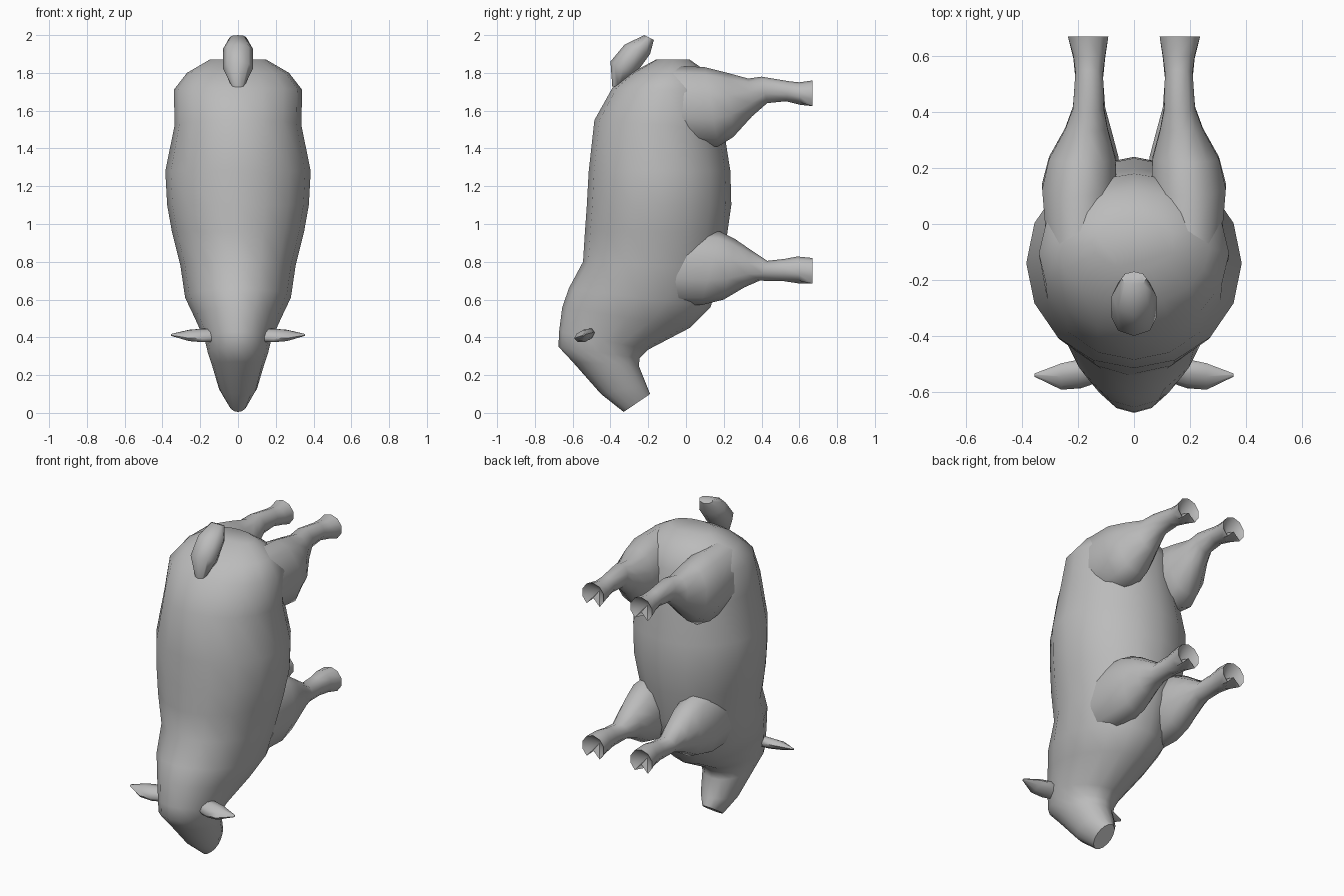
import bpy, bmesh, math
from mathutils import Vector

cube = bpy.data.objects.get("Cube")
if cube:
    bpy.data.objects.remove(cube, do_unlink=True)

grey = bpy.data.materials.new("soft grey")
grey.use_nodes = True
grey.diffuse_color = (0.5, 0.5, 0.5, 1)
grey.node_tree.nodes["Principled BSDF"].inputs["Base Color"].default_value = grey.diffuse_color


def loft(name, rings, sides, notch=0.0, mirror=False):
    """Skin oval rings given as (edge y, edge z, opposite y, opposite z, centre x, half width)."""
    bm = bmesh.new()
    loops = []
    for ay, az, by, bz, cx, w in rings:
        a, b = Vector((cx, ay, az)), Vector((cx, by, bz))
        mid, half = (a + b) / 2, (a - b) / 2
        loops.append([bm.verts.new(mid + half * math.cos(t) + Vector((w * math.sin(t), 0, 0)))
                      for t in (math.tau * i / sides for i in range(sides))])
    for p, q in zip(loops, loops[1:]):
        for i in range(sides):
            j = (i + 1) % sides
            bm.faces.new((p[i], p[j], q[j], q[i]))
    bm.faces.new(loops[0])
    end = bm.faces.new(loops[-1])
    if notch:
        # split the hoof between its two toes
        loops[-1][sides // 2].co.z += notch
        hub = bmesh.ops.poke(bm, faces=[end])["verts"][0]
        hub.co.y -= notch
    bmesh.ops.recalc_face_normals(bm, faces=bm.faces)
    return finish(name, bm, mirror)


def finish(name, bm, mirror):
    mesh = bpy.data.meshes.new(name)
    bm.to_mesh(mesh)
    bm.free()
    mesh.materials.append(grey)
    ob = bpy.data.objects.new(name, mesh)
    bpy.context.collection.objects.link(ob)
    if mirror:
        ob.modifiers.new("Mirror", "MIRROR").use_mirror_merge = False
    bpy.ops.object.select_all(action="DESELECT")
    ob.select_set(True)
    bpy.context.view_layer.objects.active = ob
    bpy.ops.object.shade_smooth_by_angle(angle=math.radians(60))
    return ob


# trunk, neck and head, from rump down to muzzle
loft("body_and_head", [
    (-.16, 1.87, .02, 1.87, 0, .15),
    (-.29, 1.80, .12, 1.80, 0, .27),
    (-.39, 1.72, .18, 1.70, 0, .34),
    (-.485, 1.55, .2, 1.5, 0, .335),
    (-.515, 1.28, .235, 1.28, 0, .385),
    (-.525, 1.1, .24, 1.1, 0, .375),
    (-.535, .96, .22, .96, 0, .35),
    (-.545, .8, .19, .76, 0, .305),
    (-.62, .66, .13, .56, 0, .28),
    (-.655, .56, .02, .45, 0, .23),
    (-.672, .43, -.2, .335, 0, .175),
    (-.675, .35, -.245, .29, 0, .16),
    (-.6, .27, -.25, .25, 0, .14),
    (-.45, .1, -.21, .15, 0, .1),
    (-.33, .005, -.19, .1, 0, .05)], 16)

# legs, from the haunch or shoulder out to the hoof
loft("hind_legs", [
    (-.08, 1.84, 0, 1.42, .19, .13),
    (.1, 1.83, .17, 1.41, .195, .14),
    (.22, 1.80, .25, 1.46, .185, .125),
    (.33, 1.77, .35, 1.57, .17, .08),
    (.4, 1.78, .43, 1.64, .163, .058),
    (.55, 1.755, .53, 1.65, .16, .052),
    (.6, 1.75, .61, 1.63, .16, .06),
    (.67, 1.76, .67, 1.61, .164, .076)], 10, .06, True)
loft("front_legs", [
    (0, .98, -.08, .57, .17, .11),
    (.18, .96, .08, .57, .165, .125),
    (.26, .92, .2, .6, .16, .11),
    (.34, .865, .31, .665, .16, .085),
    (.43, .805, .39, .70, .16, .06),
    (.52, .815, .52, .697, .16, .052),
    (.59, .828, .6, .685, .16, .06),
    (.67, .82, .67, .67, .164, .076)], 10, .06, True)

# tail
loft("tail", [
    (-.22, 2.0, -.17, 1.975, 0, .045),
    (-.325, 1.95, -.19, 1.9, 0, .08),
    (-.4, 1.86, -.27, 1.79, 0, .08),
    (-.39, 1.725, -.33, 1.74, 0, .035)], 8)

# ears, sticking out sideways as flattened spindles
bm = bmesh.new()
ear_loops = []
for x, y, z, depth, thick in [(.11, -.53, .41, .03, .035), (.19, -.535, .41, .052, .035),
                              (.26, -.545, .41, .047, .028), (.355, -.54, .413, .006, .005)]:
    ear_loops.append([bm.verts.new((x, y + depth * math.cos(t), z + thick * math.sin(t) + .3 * depth * math.cos(t)))
                      for t in (math.tau * i / 8 for i in range(8))])
for p, q in zip(ear_loops, ear_loops[1:]):
    for i in range(8):
        bm.faces.new((p[i], p[i - 1], q[i - 1], q[i]))
bm.faces.new(ear_loops[0])
bm.faces.new(ear_loops[-1])
bmesh.ops.recalc_face_normals(bm, faces=bm.faces)
finish("ears", bm, True)
